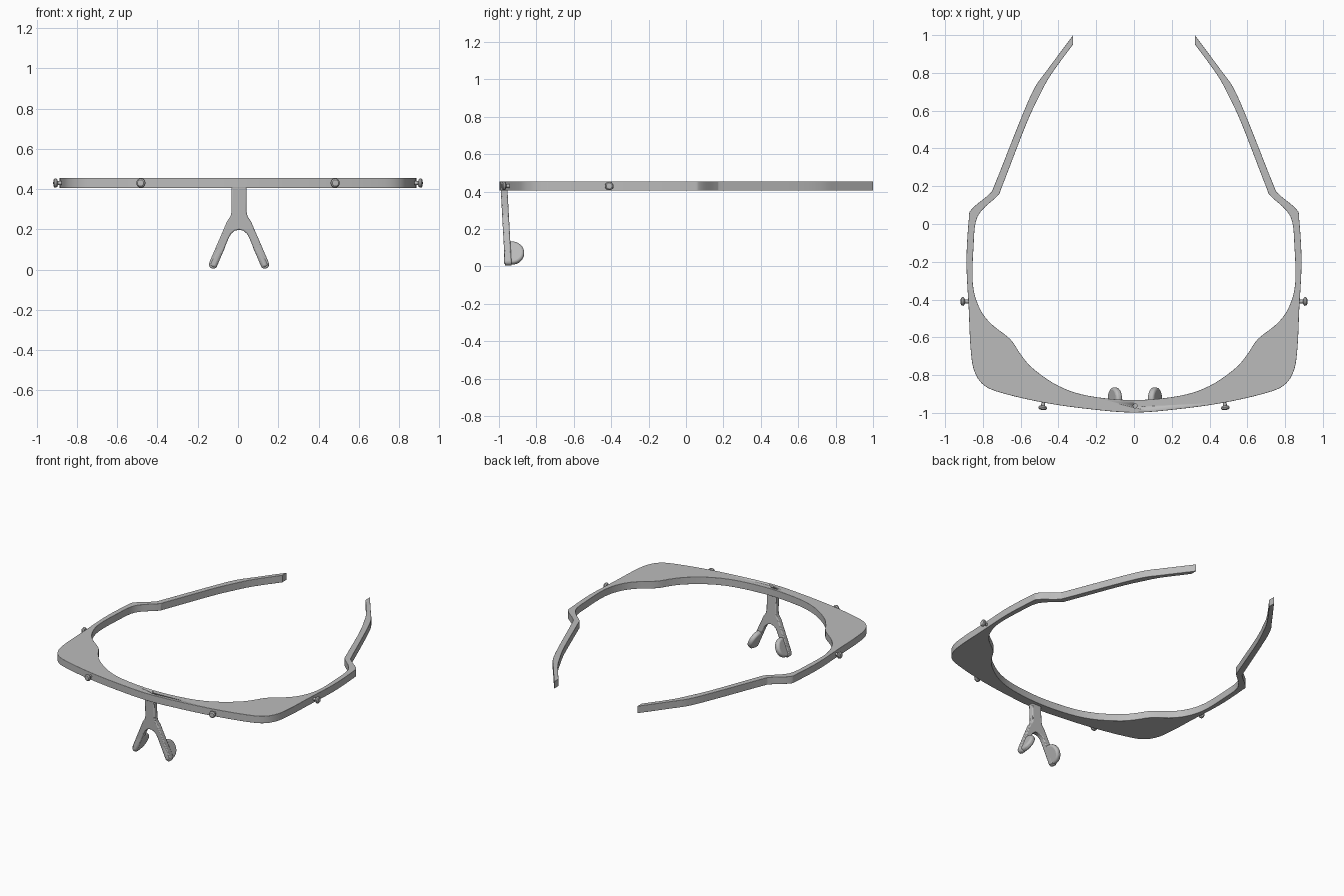
import bpy, bmesh, math
from mathutils import Vector, Matrix

if "Cube" in bpy.data.objects:
    bpy.data.objects.remove(bpy.data.objects["Cube"], do_unlink=True)

gray = bpy.data.materials.new("plain gray")
gray.use_nodes = True
COLOR = (0.5, 0.5, 0.5, 1)
gray.diffuse_color = COLOR
gray.node_tree.nodes["Principled BSDF"].inputs["Base Color"].default_value = COLOR


def finish(name, bm, bevel=0, segments=3):
    bmesh.ops.recalc_face_normals(bm, faces=bm.faces)
    mesh = bpy.data.meshes.new(name)
    bm.to_mesh(mesh)
    bm.free()
    mesh.materials.append(gray)
    ob = bpy.data.objects.new(name, mesh)
    bpy.context.collection.objects.link(ob)
    if bevel:
        m = ob.modifiers.new("rounded edges", 'BEVEL')
        m.width, m.segments = bevel, segments
        m.limit_method, m.angle_limit = 'ANGLE', math.radians(40)
    bpy.ops.object.select_all(action='DESELECT')
    ob.select_set(True)
    bpy.context.view_layer.objects.active = ob
    bpy.ops.object.shade_smooth_by_angle(angle=math.radians(35))
    return ob


def prism(points, offset):
    """Extrude a flat outline of 3D points by an offset."""
    bm = bmesh.new()
    face = bm.faces.new([bm.verts.new(p) for p in points])
    new = bmesh.ops.extrude_face_region(bm, geom=[face])["geom"]
    bmesh.ops.translate(bm, vec=offset, verts=[v for v in new if isinstance(v, bmesh.types.BMVert)])
    return bm


def spline(points, steps=5):
    """Smooth curve through the points."""
    p = [Vector(q) for q in points]
    p = [2 * p[0] - p[1]] + p + [2 * p[-1] - p[-2]]
    out = []
    for a, b, c, d in zip(p, p[1:], p[2:], p[3:]):
        for i in range(steps):
            t = i / steps
            out.append(0.5 * (2 * b + (c - a) * t + (2 * a - 5 * b + 4 * c - d) * t * t
                              + (3 * b - a - 3 * c + d) * t ** 3))
    return out + [p[-2]]


def mirrored(half):
    """Full path from a half path that starts on the centre line."""
    return [(-x, y) for x, y in half[:0:-1]] + half


# Frame: brow bar, wide corner wings and temples in one piece
outer = [(0, -.998), (.235, -.98), (.47, -.947), (.68, -.9), (.79, -.857), (.845, -.78),
         (.865, -.66), (.875, -.45), (.887, -.2), (.875, .02), (.86, .078), (.765, .16),
         (.735, .215), (.61, .53), (.53, .714), (.456, .82), (.322, 1)]
inner = [(0, -.932), (.24, -.91), (.4, -.857), (.535, -.765), (.6, -.69), (.655, -.61),
         (.76, -.525), (.82, -.44), (.853, -.32), (.85, -.13), (.828, .04), (.722, .15),
         (.698, .2), (.57, .53), (.5, .68), (.44, .79), (.322, .952)]
outline = spline(mirrored(outer)) + spline(mirrored(inner))[::-1]
frame = finish("frame", prism([(p.x, p.y, .405) for p in outline], (0, 0, .05)), .011)

# Small hole on top of the brow bar
bm = bmesh.new()
bmesh.ops.create_cone(bm, cap_ends=True, segments=20, radius1=.011, radius2=.011, depth=.06,
                      matrix=Matrix.Translation((.006, -.963, .455)))
cutter = finish("hole_cutter", bm)
cutter.hide_render = True
cutter.display_type = 'WIRE'
cutter.hide_set(True)
cut = frame.modifiers.new("hole", 'BOOLEAN')
cut.operation, cut.object = 'DIFFERENCE', cutter

# Nose bracket: upside-down Y, leaning slightly back towards the bottom
half = [(0, .198), (.022, .193), (.04, .177), (.052, .155), (.106, .024), (.112, .011),
        (.126, .003), (.142, .008), (.15, .022), (.147, .037), (.06, .238), (.042, .265),
        (.037, .29), (.037, .42)]
bracket = [(x + .005, -.99 + (.4 - z) * .055, z) for x, z in mirrored(half)]
finish("nose_bracket", prism(bracket, (0, .036, 0)), .006, 2)

# Nose pads: rounded plates behind the bracket legs
tilt = math.atan2(.105, .24)
for side, label in ((1, "left"), (-1, "right")):
    arc = [math.pi * (i / 16 - .5) for i in range(17)]
    shape = [(-.045, -.064)] + [(.064 * math.cos(a), .064 * math.sin(a)) for a in arc] + [(-.045, .064)]
    bm = prism([(-.018, y, z) for y, z in shape], (.036, 0, 0))
    bm.transform(Matrix.Translation((side * .106 + .005, -.929, .071))
                 @ Matrix.Rotation(-side * tilt, 4, 'Y'))
    finish(label + "_nose_pad", bm, .013)

# Studs: neck and rounded head, turned around the outward direction
profile = [(0, -.02), (.01, -.02), (.01, .016), (.018, .018), (.023, .025), (.022, .033),
           (.016, .038), (0, .039)]
for side, label in ((1, "left"), (-1, "right")):
    for place, base, out in (("front", (side * .48, -.946, .43), (side * .12, -1, 0)),
                             ("side", (side * .879, -.41, .43), (side, 0, 0))):
        bm = bmesh.new()
        ring = [bm.verts.new((r, 0, h)) for r, h in profile]
        edges = [bm.edges.new(pair) for pair in zip(ring, ring[1:])]
        bmesh.ops.spin(bm, geom=ring + edges, cent=(0, 0, 0), axis=(0, 0, 1),
                       angle=math.tau, steps=20)
        bmesh.ops.remove_doubles(bm, verts=bm.verts, dist=.0005)
        turn = Vector(out).to_track_quat('Z', 'Y').to_matrix().to_4x4()
        bm.transform(Matrix.Translation(base) @ turn)
        finish(label + "_" + place + "_stud", bm)
